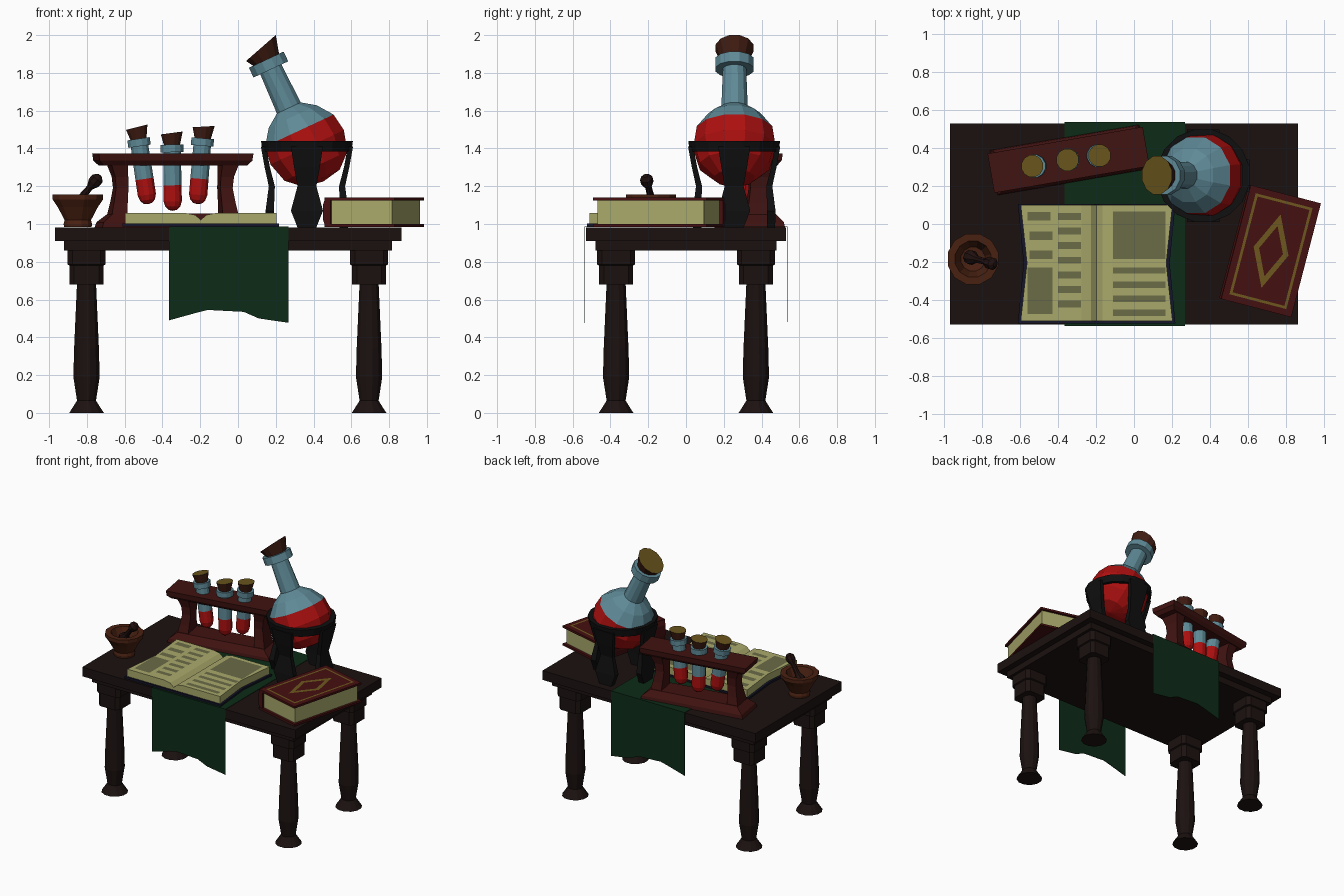
import bpy, bmesh
from math import cos, pi, radians, sin
from mathutils import Matrix, Vector

if "Cube" in bpy.data.objects:
    bpy.data.objects.remove(bpy.data.objects["Cube"])

def mat(name, *rgb):
    """Material from a display colour, converted to linear."""
    m = bpy.data.materials.new(name)
    m.diffuse_color = [c / 12.92 if c < .04 else ((c + .055) / 1.055) ** 2.4 for c in rgb] + [1]
    m.use_nodes = True
    m.node_tree.nodes["Principled BSDF"].inputs["Base Color"].default_value = m.diffuse_color
    return m

WOOD = mat("dark_wood", .107, .068, .064)
RED_WOOD = mat("red_wood", .25, .075, .065)
BROWN = mat("brown_wood", .29, .13, .07)
PESTLE = mat("pestle_wood", .12, .06, .055)
IRON = mat("iron", .06, .06, .065)
GLASS = mat("glass", .37, .54, .59)
POTION = mat("potion", .68, .06, .06)
CORK = mat("cork_side", .25, .11, .07)
CORK_TOP = mat("cork_top", .41, .33, .11)
GREEN = mat("cloth", .05, .17, .09)
PAGE = mat("page", .66, .66, .42)
INK = mat("ink", .42, .42, .28)
NAVY = mat("navy_cover", .08, .08, .16)
MAROON = mat("maroon_cover", .27, .06, .06)
GOLD = mat("gold", .43, .34, .12)

def build(name, verts, faces, mats, idx=None, mx=Matrix()):
    """Mesh object from points and faces, normals made consistent."""
    me = bpy.data.meshes.new(name)
    me.from_pydata([tuple(mx @ Vector(v)) for v in verts], [], faces)
    for m in mats:
        me.materials.append(m)
    if idx:
        for p, i in zip(me.polygons, idx):
            p.material_index = i
    bm = bmesh.new()
    bm.from_mesh(me)
    bmesh.ops.remove_doubles(bm, verts=bm.verts, dist=1e-5)
    bmesh.ops.recalc_face_normals(bm, faces=bm.faces)
    bm.to_mesh(me)
    bm.free()
    ob = bpy.data.objects.new(name, me)
    bpy.context.collection.objects.link(ob)
    return ob

def loft(name, rings, mats, bands=None, mx=Matrix(), caps=True):
    """Skin successive rings of equal point count; bands = material per band."""
    n = len(rings[0])
    verts = [p for r in rings for p in r]
    faces, idx = [], []
    for k in range(len(rings) - 1):
        for i in range(n):
            j = (i + 1) % n
            faces.append((k*n + i, k*n + j, (k+1)*n + j, (k+1)*n + i))
            idx.append(bands[k] if bands else 0)
    if caps:
        faces += [tuple(range(n)), tuple(range(len(verts) - n, len(verts)))]
        idx += [bands[0] if bands else 0, bands[-1] if bands else 0]
    return build(name, verts, faces, mats, idx, mx)

def lathe(name, prof, n, mats, bands=None, mx=Matrix(), tilt=None):
    """Revolve (r, z) points; tilt shears the points from index tilt[0] on."""
    rings = []
    for k, (r, z) in enumerate(prof):
        s = tilt[1] if tilt and k >= tilt[0] else 0
        r = max(r, 1e-6)
        rings.append([(r*cos(2*pi*(i+.5)/n), r*sin(2*pi*(i+.5)/n), z + s*r*cos(2*pi*(i+.5)/n))
                      for i in range(n)])
    ends = prof[0] != prof[-1] and prof[0][0] > 0 and prof[-1][0] > 0
    return loft(name, rings, mats, bands, mx, caps=ends)

def stack(name, secs, m, mx=Matrix(), c=0):
    """Rectangular sections (z, cx, cy, half_x, half_y), c chamfers the corners."""
    rings = []
    for z, x, y, a, b in secs:
        pts = [(a, b), (-a, b), (-a, -b), (a, -b)] if not c else [
            (a, b-c), (a-c, b), (c-a, b), (-a, b-c), (-a, c-b), (c-a, -b), (a-c, -b), (a, c-b)]
        rings.append([(x + px, y + py, z) for px, py in pts])
    return loft(name, rings, [m], mx=mx)

def border(name, outer, inner, z, m, mx):
    n = len(outer)
    build(name, [(x, y, z) for x, y in outer + inner],
          [(i, (i+1) % n, n + (i+1) % n, n + i) for i in range(n)], [m], mx=mx)

def along(a, b):
    a, b = Vector(a), Vector(b)
    return Matrix.Translation(a) @ (b - a).to_track_quat('Z', 'Y').to_matrix().to_4x4()

T = Matrix.Translation

# Table
stack("table_top", [(.91, -.052, 0, .917, .53), (.982, -.052, 0, .917, .53)], WOOD)
stack("table_apron", [(.86, -.052, 0, .868, .48), (.912, -.052, 0, .868, .48)], WOOD)
for sx in (-1, 1):
    for sy in (-1, 1):
        m = T((-.054 + sx*.748, sy*.37, 0))
        lathe("table_leg", [(.095, 0), (.078, .025), (.052, .065), (.072, .19), (.068, .34), (.052, .69)],
              12, [WOOD], mx=m)
        stack("leg_block", [(.68, 0, 0, .09, .09), (.78, 0, 0, .09, .09),
                            (.785, 0, 0, .1, .1), (.862, 0, 0, .1, .1)], WOOD, m, c=.025)

# Cloth runner with ragged ends
hem = [(-.365, .49), (-.22, .53), (-.16, .545), (.03, .535), (.11, .5), (.268, .477)]
verts, n = [], len(hem)
for x, z in hem:
    verts += [(x, -.536, z), (x, -.536, .986), (x, .536, .986), (x, .536, z + .005)]
cloth = build("cloth_runner", verts, [(4*i+k, 4*i+k+1, 4*i+k+5, 4*i+k+4)
              for i in range(n-1) for k in range(3)], [GREEN])
sol = cloth.modifiers.new("thickness", 'SOLIDIFY')
sol.thickness, sol.offset = .004, 0

# Mortar and pestle
lathe("mortar", [(0, .983), (.075, .983), (.078, 1.0), (.072, 1.02), (.11, 1.09), (.138, 1.13), (.138, 1.155),
                 (.098, 1.155), (.065, 1.07), (0, 1.06)], 12, [BROWN], mx=T((-.848, -.185, 0)))
lathe("pestle", [(0, -.01), (.035, .01), (.04, .04), (.02, .08), (.017, .15), (.034, .185), (.034, .215), (.015, .235), (0, .237)],
      8, [PESTLE], mx=along((-.88, -.17, 1.08), (-.745, -.21, 1.24)))

# Test tube rack
R = T((-.345, .338, 0)) @ Matrix.Rotation(radians(9.8), 4, 'Z')
stack("rack_base", [(.982, 0, 0, .4, .12), (1.01, 0, 0, .39, .115), (1.055, 0, 0, .335, .08)], RED_WOOD, R)
stack("rack_bar", [(1.31, 0, 0, .385, .08), (1.335, 0, 0, .41, .1), (1.372, 0, 0, .415, .105)], RED_WOOD, R)
for s in (-1, 1):
    stack("rack_post", [(1.05, s*.298, 0, .042, .075), (1.11, s*.29, 0, .037, .062), (1.19, s*.28, 0, .033, .05),
                        (1.25, s*.284, 0, .035, .055), (1.315, s*.298, 0, .044, .075)], RED_WOOD, R)

# Test tubes with corks
for x0, x1, y, z0, k in ((-.475, -.53, .305, 1.105, .1), (-.345, -.35, .338, 1.07, .12), (-.215, -.185, .36, 1.105, .14)):
    m = T((x0, y, z0)) @ Matrix.Rotation((x1 - x0)/.37, 4, 'Y')
    lathe("test_tube", [(0, 0), (.024, .005), (.041, .022), (.05, .05), (.05, .135), (.048, .31), (.062, .31),
                        (.062, .35), (.04, .35), (0, .35)], 12, [POTION, GLASS], [0]*4 + [1]*5, m)
    lathe("tube_cork", [(.042, .34), (.06, .412), (0, .412)], 12, [CORK, CORK_TOP], [0, 1], m, (1, k))

# Tilted round flask
F = T((.362, .257, 1.415)) @ Matrix.Rotation(radians(-25), 4, 'Y')
lathe("flask", [(0, -.21), (.11, -.19), (.19, -.12), (.222, -.01), (.207, .088), (.145, .17), (.072, .22),
                (.064, .445), (.105, .445), (.105, .502), (.07, .502), (0, .502)],
      12, [POTION, GLASS], [0]*4 + [1]*7, F)
lathe("flask_cork", [(.075, .495), (.104, .57), (0, .57)], 12, [CORK, CORK_TOP], [0, 1], F, (1, .29))

# Iron stand: ring and four legs
S = T((.365, .255, 0))
lathe("stand_ring", [(.21, 1.385), (.24, 1.385), (.248, 1.44), (.205, 1.44), (.21, 1.385)], 16, [IRON], mx=S)
for i in range(4):
    stack("stand_leg", [(.982, .195, 0, .022, .05), (1.07, .197, 0, .022, .085), (1.2, .186, 0, .016, .05),
                        (1.3, .21, 0, .014, .068), (1.41, .23, 0, .014, .085)], IRON,
          S @ Matrix.Rotation(i*pi/2, 4, 'Z'))

# Open book, mirrored about its spine
B = T((-.197, -.205, 0))
for s in (-1, 1):
    loft("open_pages", [[(0, y, 1.0), (s*o, y, 1.0), (s*o, y, 1.058), (s*.08, y, 1.058), (s*.03, y, 1.048), (0, y, 1.022)]
                        for y, o in ((-.305, .4), (0, .367), (.305, .4))], [PAGE], mx=B)
    loft("open_cover", [[(0, y, .987), (s*o, y, .987), (s*o, y, 1.002), (0, y, 1.002)]
                        for y, o in ((-.318, .415), (0, .385), (.31, .415))], [NAVY], mx=B)
lines = [(-.56, -.44, .04, .045), (-.55, -.43, -.062, .045), (-.55, -.43, -.162, .045), (-.56, -.43, -.352, .245),
         (-.11, .165, -.06, .25)]
lines += [(-.4, -.28, .04 - .077*i, .036) for i in range(7)]
lines += [(-.11, .165, -.245 - .074*i, .034) for i in range(4)]
for x0, x1, y, h in lines:
    build("page_block", [(x0, y-h/2, 1.06), (x1, y-h/2, 1.06), (x1, y+h/2, 1.06), (x0, y+h/2, 1.06)],
          [(0, 1, 2, 3)], [INK])

# Closed book with gilt cover
C = T((.722, -.143, 0)) @ Matrix.Rotation(radians(-14.6), 4, 'Z')
for z in (.985, 1.124):
    stack("book_cover", [(z, 0, 0, .191, .31), (z + .016, 0, 0, .191, .31)], MAROON, C)
stack("book_pages", [(1.0, .005, 0, .168, .29), (1.125, .005, 0, .168, .29)], PAGE, C)
loft("book_spine", [[(-.16, y, .986), (-.188, y, .986), (-.202, y, 1.025), (-.202, y, 1.1), (-.188, y, 1.139), (-.16, y, 1.139)]
                    for y in (-.308, .308)], [MAROON], mx=C)
rect = lambda a, b: [(a, b), (-a, b), (-a, -b), (a, -b)]
diamond = lambda a, b: [(a, 0), (0, b), (-a, 0), (0, -b)]
border("gilt_frame", rect(.155, .275), rect(.141, .261), 1.142, GOLD, C)
border("gilt_diamond", diamond(.095, .2), diamond(.065, .137), 1.142, GOLD, C)
